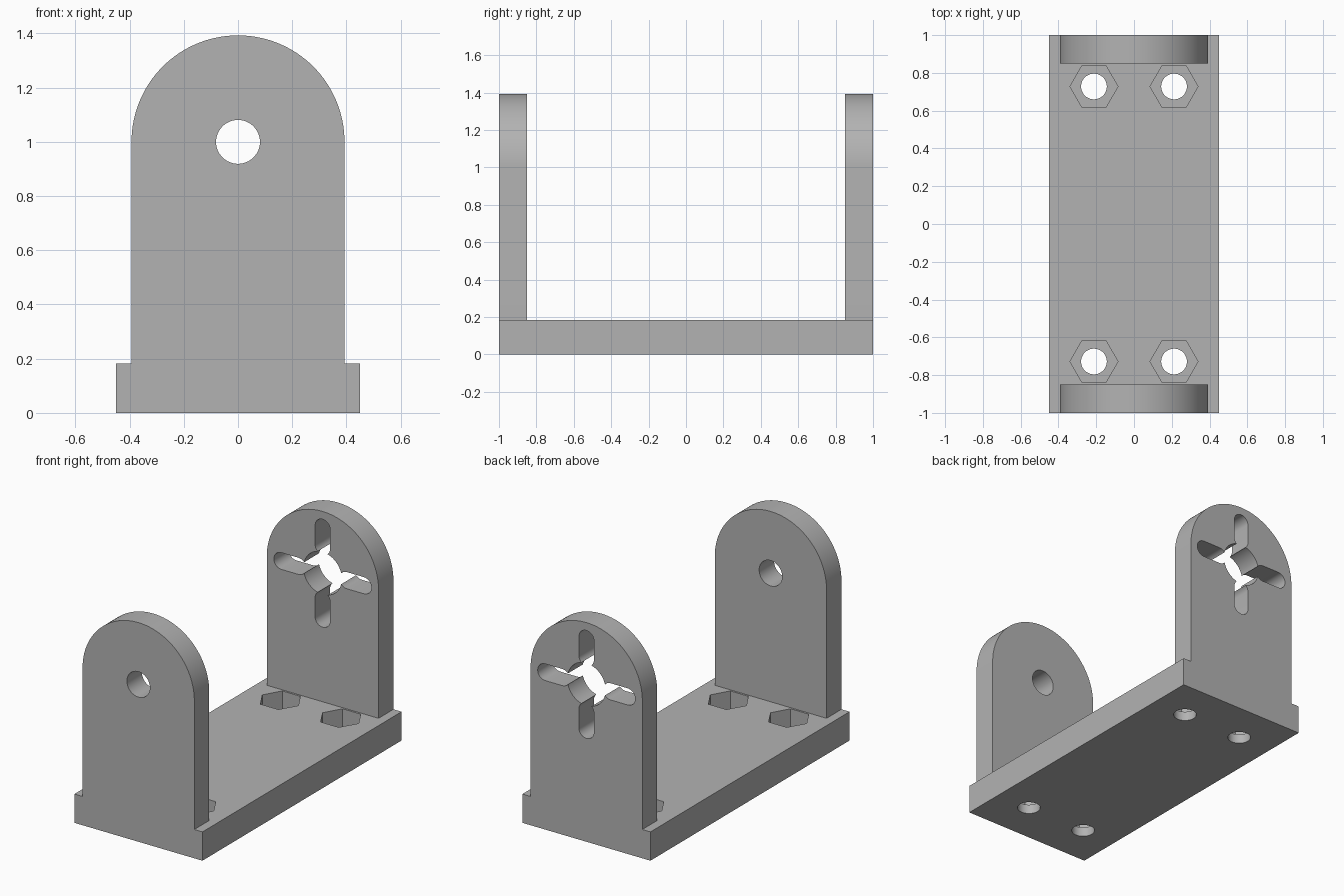
import bpy
from math import pi, sin, cos

if "Cube" in bpy.data.objects:
    bpy.data.objects.remove(bpy.data.objects["Cube"], do_unlink=True)

# Single plain grey
grey = bpy.data.materials.new("plain_grey")
grey.use_nodes = True
colour = (0.45, 0.45, 0.45, 1)
grey.diffuse_color = colour
grey.node_tree.nodes["Principled BSDF"].inputs["Base Color"].default_value = colour

LENGTH, WIDTH, BASE_H = 2.0, 0.90, 0.183
PLATE_T, PLATE_R, AXLE_Z = 0.15, 0.393, 1.0
BOLT_X, BOLT_Y = 0.212, 0.728


def prism(name, outline, place, start, end):
    """Extrude a 2D outline between two levels; place maps (a, b, level) to xyz."""
    n = len(outline)
    verts = [place(a, b, lvl) for lvl in (start, end) for a, b in outline]
    faces = [tuple(reversed(range(n))), tuple(range(n, 2 * n))]
    faces += [(i, (i + 1) % n, n + (i + 1) % n, n + i) for i in range(n)]
    mesh = bpy.data.meshes.new(name)
    mesh.from_pydata(verts, [], faces)
    mesh.materials.append(grey)
    obj = bpy.data.objects.new(name, mesh)
    bpy.context.collection.objects.link(obj)
    return obj


def upright(a, b, lvl):
    return (a, -lvl, b)


def flat(a, b, lvl):
    return (a, b, lvl)


def arc(cx, cy, r, start, sweep, steps):
    return [(cx + r * cos(start + sweep * i / steps),
             cy + r * sin(start + sweep * i / steps)) for i in range(steps + 1)]


def circle(cx, cy, r, sides=48):
    return arc(cx, cy, r, 0, 2 * pi, sides)[:-1]


def slot(angle, inner, outer, r):
    """Round-ended slot pointing away from the axle."""
    c, s = cos(angle), sin(angle)
    return (arc(outer * c, AXLE_Z + outer * s, r, angle - pi / 2, pi, 16)
            + arc(inner * c, AXLE_Z + inner * s, r, angle + pi / 2, pi, 16))


def select_only(obj):
    bpy.ops.object.select_all(action="DESELECT")
    obj.select_set(True)
    bpy.context.view_layer.objects.active = obj


def cut(obj, cutters):
    select_only(obj)
    for cutter in cutters:
        mod = obj.modifiers.new("cut", "BOOLEAN")
        mod.operation, mod.solver, mod.object = "DIFFERENCE", "EXACT", cutter
        bpy.ops.object.modifier_apply(modifier=mod.name)
        bpy.data.objects.remove(cutter, do_unlink=True)
    bpy.ops.object.shade_smooth_by_angle(angle=pi / 6)


# Base with four bolt holes and hexagonal nut pockets
w, l = WIDTH / 2, LENGTH / 2
base = prism("base", [(-w, -l), (w, -l), (w, l), (-w, l)], flat, 0, BASE_H)
cutters = []
for x in (-BOLT_X, BOLT_X):
    for y in (-BOLT_Y, BOLT_Y):
        cutters.append(prism("nut_pocket", circle(x, y, 0.127, 6), flat, 0.06, 0.3))
        cutters.append(prism("bolt_hole", circle(x, y, 0.068), flat, -0.1, 0.3))
cut(base, cutters)

# Round-topped upright plates
outline = ([(-PLATE_R, BASE_H), (PLATE_R, BASE_H)]
           + arc(0, AXLE_Z, PLATE_R, 0, pi, 64))
front_plate = prism("front_plate", outline, upright, l - PLATE_T, l)
back_plate = prism("back_plate", outline, upright, -l, PLATE_T - l)

# Small axle hole in front
cut(front_plate, [prism("axle_hole", circle(0, AXLE_Z, 0.081), upright, 0.5, 1.5)])

# Larger hole and four radial slots at the back
cutters = [prism("hub_hole", circle(0, AXLE_Z, 0.135), upright, -1.5, -0.5)]
for i in range(4):
    cutters.append(prism("hub_slot", slot(i * pi / 2, 0.17, 0.29, 0.053),
                         upright, -1.5, -0.5))
cut(back_plate, cutters)
